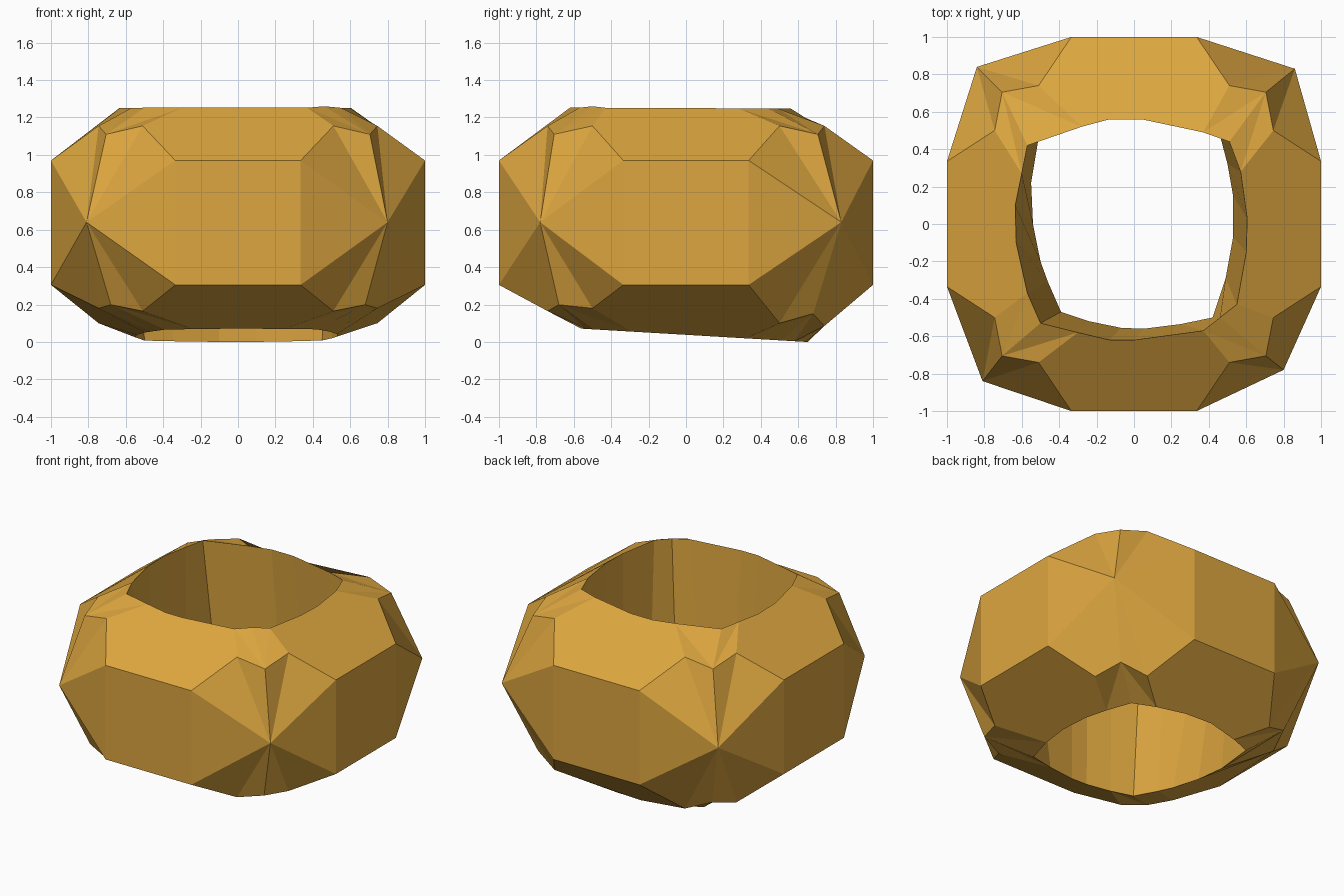
import bpy, bmesh

if "Cube" in bpy.data.objects:
    bpy.data.objects.remove(bpy.data.objects["Cube"])

# Corners run anticlockwise seen from above, starting front left
SIGNS = [(-1, -1), (1, -1), (1, 1), (-1, 1)]
KNUCKLES = [(-.81, -.84), (.8, -.78), (.86, .83), (-.84, .84)]

# Opening outlines: each row is one corner followed by four points along a side
TOP_RIM = [
    (-.5, -.53), (-.3, -.58), (-.13, -.62), (0, -.62), (.37, -.57),
    (.46, -.5), (.55, -.43), (.6, -.15), (.605, .03), (.57, .28),
    (.51, .44), (.37, .49), (.04, .56), (-.13, .56), (-.28, .52),
    (-.57, .42), (-.6, .27), (-.635, .1), (-.63, -.1), (-.57, -.37)]
BOTTOM_RIM = [
    (-.39, -.47), (-.24, -.52), (-.07, -.555), (.05, -.56), (.25, -.535),
    (.42, -.5), (.49, -.29), (.53, -.07), (.53, .15), (.5, .32),
    (.45, .51), (.3, .58), (.1, .64), (-.1, .65), (-.35, .58),
    (-.5, .52), (-.55, .22), (-.54, 0), (-.5, -.2), (-.46, -.31)]

bm = bmesh.new()


def vert(x, y, z):
    return bm.verts.new((x, y, z))


def face(*vs):
    bm.faces.new(vs)


def make_half(rim, band_z, a_z, b_z, m_xy, m_z, tilt):
    """Corner vertices for the upper or lower half of the body."""
    corners = []
    for sx, sy in SIGNS:
        on_y = [vert(sx * .335, sy, band_z),
                vert(sx * .51, sy * .74, a_z - tilt * sy)]
        on_x = [vert(sx, sy * .335, band_z),
                vert(sx * .745, sy * .5, b_z - tilt * sy)]
        mid = vert(sx * m_xy, sy * m_xy, m_z - tilt * .6 * sy)
        out, inc = (on_y, on_x) if sx * sy > 0 else (on_x, on_y)
        corners.append({"out": out, "in": inc, "mid": mid})
    return corners, rim


top_rim = [vert(x, y, 1.26 if i == 5 else 1.25 - .004 * y)
           for i, (x, y) in enumerate(TOP_RIM)]
bottom_rim = [vert(x, y, max(0, .038 - .059 * y))
              for x, y in BOTTOM_RIM]
upper = make_half(top_rim, .97, 1.155, 1.155, .705, 1.11, 0)
lower = make_half(bottom_rim, .305, .125, .14, .68, .175, .04)
knuckles = [vert(x, y, .64) for x, y in KNUCKLES]

# Sloping shoulders, corner facets and the facets around each opening
for corners, rim in (upper, lower):
    for i in range(4):
        c, n = corners[i], corners[(i + 1) % 4]
        s = rim[i * 5 + 1:i * 5 + 5]
        # For FL and BR corners the outgoing pair lies on the front/back
        face(c["out"][0], n["in"][0], n["in"][1], *reversed(s), c["out"][1])
        chain = [c["in"][0], c["in"][1], c["mid"], c["out"][1], c["out"][0]]
        for p, q in zip(chain, chain[1:]):
            face(knuckles[i], p, q)
        ring = [c["in"][1], rim[i * 5 - 1], rim[i * 5], s[0], c["out"][1]]
        for p, q in zip(ring, ring[1:]):
            face(c["mid"], p, q)

# Upright band around the outside
for i in range(4):
    u, l = upper[0], lower[0]
    n = (i + 1) % 4
    face(l[i]["out"][0], l[n]["in"][0], u[n]["in"][0], u[i]["out"][0])
    face(knuckles[i], l[i]["out"][0], u[i]["out"][0])
    face(knuckles[i], u[i]["in"][0], l[i]["in"][0])

# Inner wall of the opening
for i in range(20):
    j = (i + 1) % 20
    face(top_rim[i], top_rim[j], bottom_rim[j], bottom_rim[i])

bmesh.ops.recalc_face_normals(bm, faces=bm.faces)
mesh = bpy.data.meshes.new("faceted_ring")
bm.to_mesh(mesh)
bm.free()

ring = bpy.data.objects.new("faceted_ring", mesh)
bpy.context.collection.objects.link(ring)
gold = bpy.data.materials.new("gold")
gold.diffuse_color = (.72, .38, .05, 1)
gold.use_nodes = True
gold.node_tree.nodes["Principled BSDF"].inputs["Base Color"].default_value = gold.diffuse_color
mesh.materials.append(gold)
